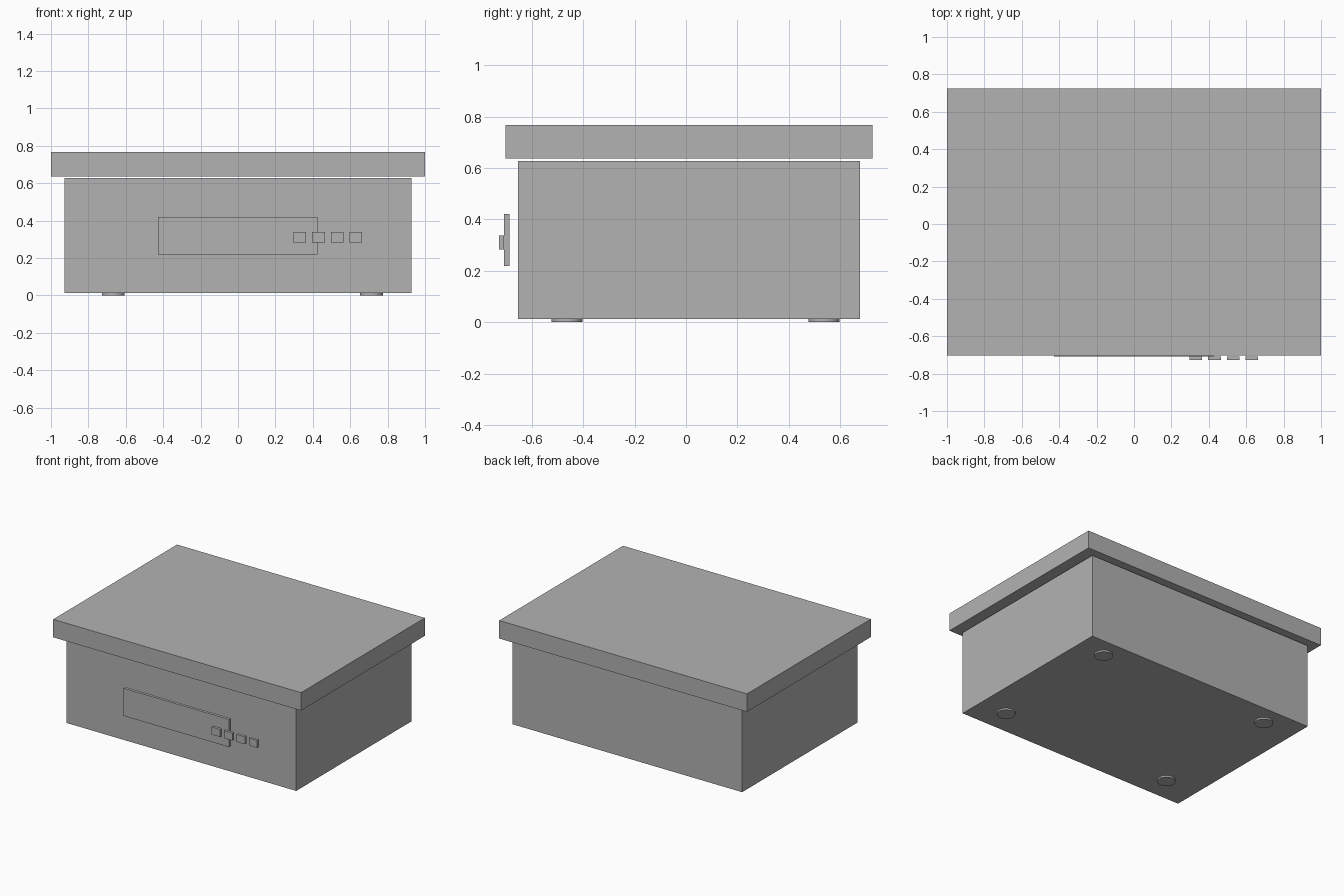
import bpy

cube = bpy.data.objects.get("Cube")
if cube:
    bpy.data.objects.remove(cube, do_unlink=True)

grey = bpy.data.materials.new("plain grey")
grey.use_nodes = True
GREY = (0.448, 0.448, 0.448, 1)
grey.diffuse_color = GREY
grey.node_tree.nodes["Principled BSDF"].inputs["Base Color"].default_value = GREY


def finish(name):
    ob = bpy.context.object
    ob.name = name
    ob.data.materials.append(grey)
    return ob


def box(name, low, high):
    """Box between two opposite corners."""
    centre = [(a + b) / 2 for a, b in zip(low, high)]
    bpy.ops.mesh.primitive_cube_add(size=1, location=centre)
    ob = finish(name)
    ob.scale = [b - a for a, b in zip(low, high)]
    bpy.ops.object.transform_apply(location=False, rotation=False, scale=True)
    return ob


# Casing and overhanging lid
box("body", (-0.927, -0.653, 0.012), (0.927, 0.677, 0.627))
box("lid", (-1, -0.702, 0.636), (1, 0.725, 0.767))

# Display panel standing off the front
box("front_panel", (-0.427, -0.708, 0.218), (0.425, -0.687, 0.42))

# Row of four buttons
for i in range(4):
    x = 0.33 + 0.1 * i
    box(f"button_{i + 1}", (x - 0.034, -0.727, 0.283), (x + 0.034, -0.708, 0.338))

# Four round feet
for side, x in (("right", -0.667), ("left", 0.713)):
    for end, y in (("front", -0.463), ("back", 0.537)):
        bpy.ops.mesh.primitive_cylinder_add(
            vertices=32, radius=0.061, depth=0.02, location=(x, y, 0.01))
        finish(f"{end}_{side}_foot")
        bpy.ops.object.shade_smooth_by_angle()
